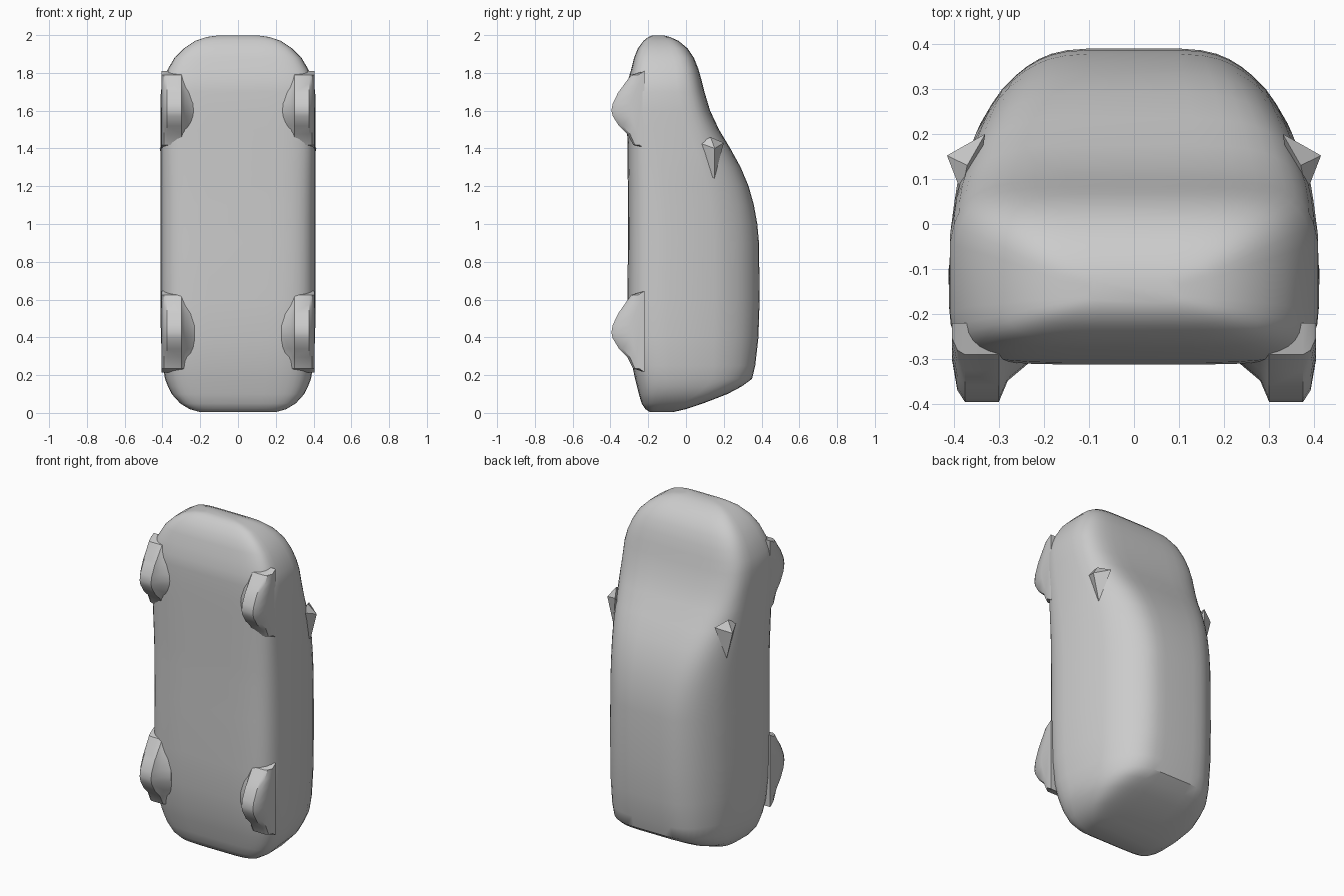
import bpy, bmesh, math

if "Cube" in bpy.data.objects:
    bpy.data.objects.remove(bpy.data.objects["Cube"])

paint = bpy.data.materials.new("plain_grey")
paint.diffuse_color = (0.6, 0.6, 0.6, 1)
paint.use_nodes = True
paint.node_tree.nodes["Principled BSDF"].inputs["Base Color"].default_value = paint.diffuse_color


def finish(name, bm, angle):
    bmesh.ops.recalc_face_normals(bm, faces=bm.faces)
    me = bpy.data.meshes.new(name)
    bm.to_mesh(me)
    bm.free()
    ob = bpy.data.objects.new(name, me)
    bpy.context.collection.objects.link(ob)
    me.materials.append(paint)
    bpy.ops.object.select_all(action='DESELECT')
    ob.select_set(True)
    bpy.context.view_layer.objects.active = ob
    bpy.ops.object.shade_smooth_by_angle(angle=math.radians(angle))
    return ob


def loft(bm, rings):
    loops = [[bm.verts.new(p) for p in r] for r in rings]
    n = len(loops[0])
    for a, b in zip(loops, loops[1:]):
        for i in range(n):
            j = (i + 1) % n
            bm.faces.new((a[i], a[j], b[j], b[i]))
    bm.faces.new(loops[0])
    bm.faces.new(loops[-1])


# Body envelope: half width allowed at each depth, so the cabin leans inwards
ENV = [(-0.4, .41), (-0.05, .412), (.08, .395), (.2, .355), (.3, .31), (.4, .25)]


def envelope(y):
    for (y0, x0), (y1, x1) in zip(ENV, ENV[1:]):
        if y <= y1:
            return x0 + (x1 - x0) * (y - y0) / (y1 - y0)
    return ENV[-1][1]


# Body sections: height, underside depth, roof depth, half width
SECTIONS = [
    (.004, -.19, -.07, .20), (.02, -.215, .0, .255), (.05, -.235, .09, .305),
    (.10, -.25, .22, .35), (.14, -.26, .295, .37), (.18, -.27, .35, .385),
    (.25, -.285, .367, .398), (.4, -.305, .384, .407), (.6, -.31, .39, .41),
    (.9, -.308, .387, .41), (1.0, -.308, .378, .41), (1.1, -.308, .36, .41),
    (1.2, -.308, .332, .41), (1.3, -.31, .29, .41), (1.4, -.31, .235, .41),
    (1.5, -.312, .175, .41), (1.6, -.312, .128, .41), (1.7, -.312, .098, .408),
    (1.76, -.308, .083, .395), (1.82, -.29, .066, .37), (1.88, -.275, .042, .335),
    (1.93, -.255, .008, .285), (1.97, -.225, -.04, .225), (1.99, -.2, -.085, .165),
    (1.999, -.175, -.12, .10)]

N = 40
rings = []
for z, yb, yt, w in SECTIONS:
    ring = []
    for i in range(N):
        a = 2 * math.pi * (i + .5) / N
        c, s = math.cos(a), math.sin(a)
        pw = .36 if s < 0 else .45
        y = (yb + yt) / 2 + (yt - yb) / 2 * math.copysign(abs(s) ** pw, s)
        x = math.copysign(abs(c) ** .38, c) * envelope(y) * w / .41
        ring.append((x, y, z))
    rings.append(ring)
bm = bmesh.new()
loft(bm, rings)
finish("car_body", bm, 40)

# Wheels: rounded bumps below the underside, outline as (height offset, depth)
BUMP = [(-.21, -.22), (-.19, -.28), (-.13, -.31), (-.085, -.355), (-.03, -.388),
        (.0, -.395), (.04, -.388), (.1, -.36), (.15, -.325), (.2, -.29), (.22, -.22)]
LAYERS = [(.23, .15), (.28, .55), (.30, 1), (.375, 1), (.392, .75), (.404, .1)]
for end, zc, k in (("rear", .425, 1), ("front", 1.6, .95)):
    for side, sx in (("left", -1), ("right", 1)):
        bm = bmesh.new()
        loft(bm, [[(sx * x, -.22 + (y + .22) * (.4 + .6 * f), zc + dz * k)
                   for dz, y in BUMP] for x, f in LAYERS])
        finish(f"{end}_{side}_wheel", bm, 35)

# Wing mirrors: small wedges beside the windscreen
for side, sx in (("left", -1), ("right", 1)):
    bm = bmesh.new()
    for x, y, z in ((.415, .152, 1.40), (.383, .07, 1.43), (.33, .20, 1.43), (.37, .13, 1.46),
                    (.375, .15, 1.24), (.35, .08, 1.30), (.395, .15, 1.33)):
        bm.verts.new((sx * x, y, z))
    res = bmesh.ops.convex_hull(bm, input=bm.verts)
    bmesh.ops.delete(bm, geom=[v for v in bm.verts if not v.link_faces], context='VERTS')
    finish(f"{side}_mirror", bm, 20)
